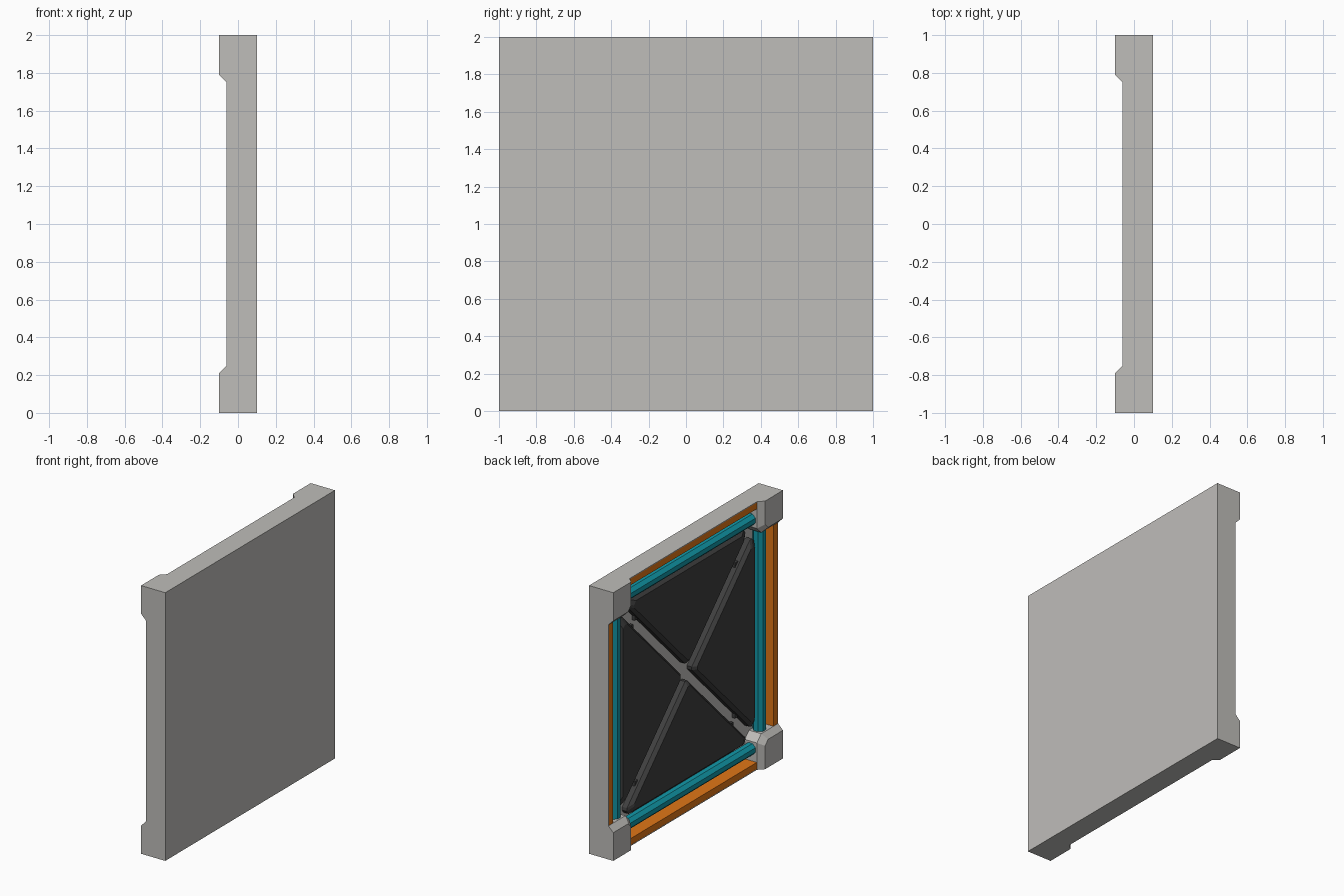
import bpy, bmesh, math
from mathutils import Matrix

if "Cube" in bpy.data.objects:
    bpy.data.objects.remove(bpy.data.objects["Cube"])


def material(name, rgb):
    m = bpy.data.materials.new(name)
    m.diffuse_color = (*rgb, 1)
    m.use_nodes = True
    m.node_tree.nodes["Principled BSDF"].inputs["Base Color"].default_value = m.diffuse_color
    return m


GREY = material("light_grey", (0.52, 0.51, 0.49))
DARK = material("dark_grey", (0.05, 0.05, 0.05))
TEAL = material("teal", (0.006, 0.32, 0.40))
ORANGE = material("orange", (0.75, 0.18, 0.008))


def loft(name, layers, mat, turn=0):
    """Closed solid through stacked (x, outline) layers; outlines are (y, z)
    about the panel centre, then turned by quarter turns and lifted to z = 1."""
    bm = bmesh.new()
    rings = [[bm.verts.new((x, y, z)) for y, z in pts] for x, pts in layers]
    n = len(rings[0])
    for a, b in zip(rings, rings[1:]):
        for i in range(n):
            j = (i + 1) % n
            bm.faces.new((a[i], a[j], b[j], b[i]))
    bm.faces.new(rings[0])
    bm.faces.new(rings[-1])
    bmesh.ops.recalc_face_normals(bm, faces=bm.faces)
    bm.transform(Matrix.Translation((0, 0, 1)) @ Matrix.Rotation(turn * math.pi / 2, 4, 'X'))
    me = bpy.data.meshes.new(name)
    bm.to_mesh(me)
    bm.free()
    me.materials.append(mat)
    ob = bpy.data.objects.new(name, me)
    bpy.context.collection.objects.link(ob)
    return ob


def box(name, x0, x1, y0, y1, z0, z1, mat, turn=0):
    pts = [(y0, z0), (y1, z0), (y1, z1), (y0, z1)]
    return loft(name, [(x0, pts), (x1, pts)], mat, turn)


def corner(s, clip):
    """Square corner of size s with the inner corner clipped."""
    a = 1 - s
    return [(1, 1), (a, 1), (a, a + clip), (a + clip, a), (1, a)]


def wedge(d):
    """Triangle outline shrunk by d, with clipped base corners and tip."""
    top = 0.80 - d
    k = 0.055 + d * 1.414           # offset of the diagonal edges
    w = top - k                     # half width at the outer edge
    c = 0.05
    return [(-0.012, k + 0.012), (0.012, k + 0.012), (w - c, top - c),
            (w - c + 0.005, top - c * 0.55), (w - c * 1.35, top),
            (-w + c * 1.35, top), (-w + c - 0.005, top - c * 0.55), (-w + c, top - c)]


# Flat wall slab
box("wall_slab", 0.04, 0.10, -1, 1, -1, 1, GREY)

for t in range(4):
    # Thin outer rim with an orange edge bar inside it
    box("outer_rim", -0.06, 0.05, -0.78, 0.78, 0.994, 1, GREY, t)
    box("edge_bar", -0.059, 0.045, -0.77, 0.77, 0.945, 0.994, ORANGE, t)

    # Chamfered corner block
    loft("corner_block", [(0.045, corner(0.25, 0.05)), (-0.06, corner(0.25, 0.05)),
                          (-0.10, corner(0.21, 0.035))], GREY, t)

    # Dark backing plate and raised triangular pad with a bevelled top
    box("backing_plate", 0.015, 0.045, -0.58, 0.58, 0.6, 0.90, DARK, t)
    loft("triangle_pad", [(0.045, wedge(0)), (0.0, wedge(0)), (-0.025, wedge(0.022))], DARK, t)

    # Octagonal pipe between the corner blocks
    bpy.ops.mesh.primitive_cylinder_add(vertices=8, radius=0.046, depth=1.54)
    pipe = bpy.context.object
    pipe.name = "pipe"
    pipe.data.transform(Matrix.Translation((0, 0, 1))
                        @ Matrix.Rotation(t * math.pi / 2, 4, 'X')
                        @ Matrix.Translation((-0.006, 0.856, 0))
                        @ Matrix.Rotation(math.pi / 8, 4, 'Z'))
    pipe.data.materials.append(TEAL)
